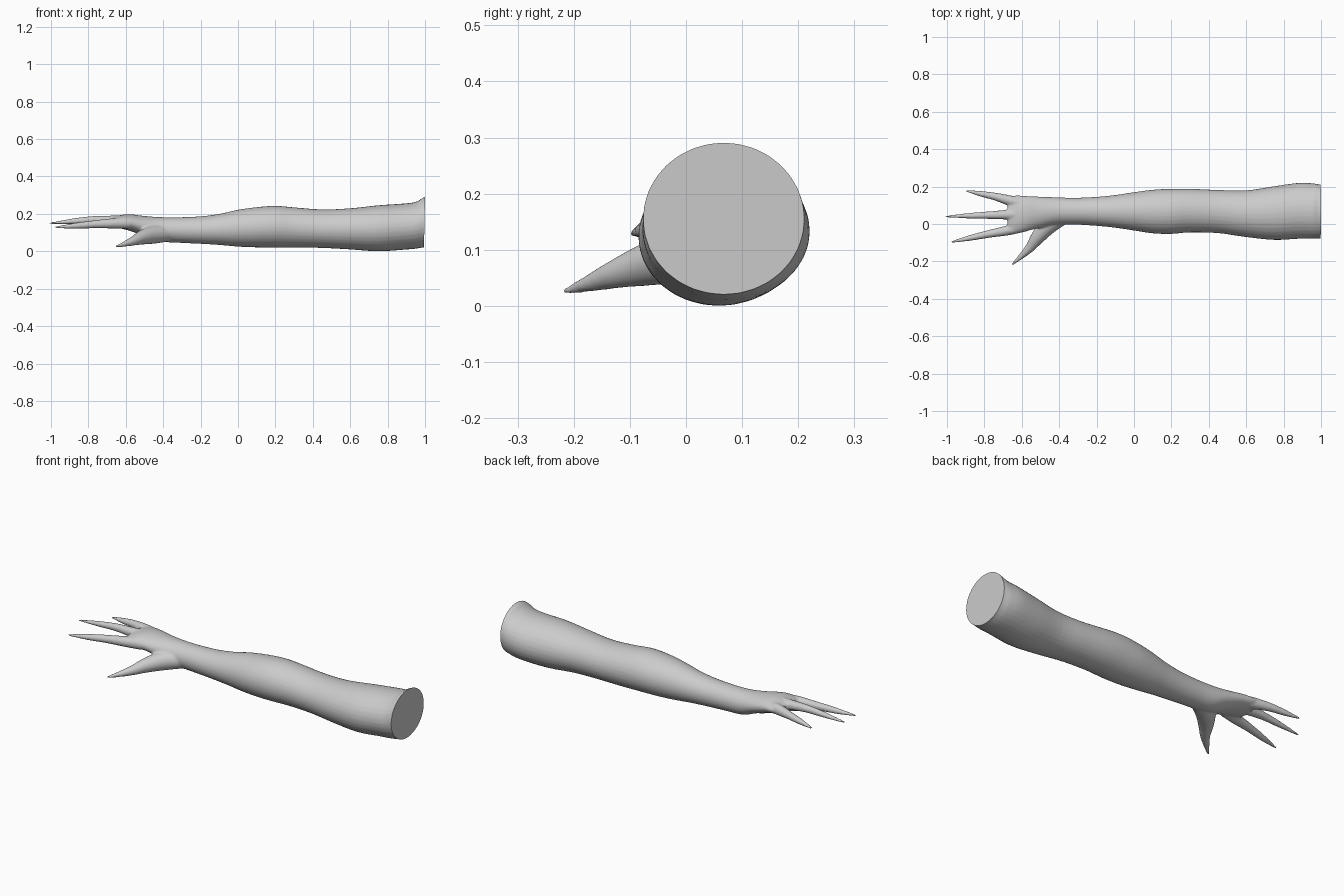
import bpy, bmesh, math
from mathutils import Vector

if "Cube" in bpy.data.objects:
    bpy.data.objects.remove(bpy.data.objects["Cube"])

skin = bpy.data.materials.new("skin grey")
skin.diffuse_color = (0.6, 0.6, 0.6, 1)
skin.use_nodes = True
skin.node_tree.nodes["Principled BSDF"].inputs["Base Color"].default_value = skin.diffuse_color
SEG = 32


def loft(bm, rings):
    """Bridge rings of points into a closed tube."""
    rows = [[bm.verts.new(p) for p in r] for r in rings]
    for a, b in zip(rows, rows[1:]):
        for i in range(SEG):
            j = (i + 1) % SEG
            bm.faces.new((a[i], a[j], b[j], b[i]))
    bm.faces.new(rows[0][::-1])
    bm.faces.new(rows[-1])


def spline(pts, n=5):
    """Catmull-Rom resampling of rows of numbers."""
    pts = [Vector(p) for p in pts]
    out = []
    for i in range(len(pts) - 1):
        a, b, c, d = pts[max(i - 1, 0)], pts[i], pts[i + 1], pts[min(i + 2, len(pts) - 1)]
        for k in range(n):
            t = k / n
            out.append(0.5 * (2 * b + (c - a) * t + (2 * a - 5 * b + 4 * c - d) * t * t
                              + (3 * b - a - 3 * c + d) * t ** 3))
    return out + [pts[-1]]


def digit(bm, pts):
    """Tapered round tube; each point is x, y, z, radius."""
    path = spline(pts)
    rings = []
    for i, p in enumerate(path):
        c = p.to_3d()
        d = (path[min(i + 1, len(path) - 1)].to_3d() - path[max(i - 1, 0)].to_3d()).normalized()
        u = d.cross(Vector((0, 0, 1))).normalized()
        v = u.cross(d)
        rings.append([c + p[3] * (u * math.cos(t) + v * math.sin(t))
                      for t in (2 * math.pi * k / SEG for k in range(SEG))])
    loft(bm, rings)


bm = bmesh.new()

# upper arm, forearm and palm: x, y low, y high, z low, z high
profile = [
    (1.04, -.075, .207, .022, .305), (.99, -.077, .212, .02, .287),
    (.95, -.078, .218, .014, .264), (.88, -.079, .22, .008, .255),
    (.75, -.085, .202, 0, .246), (.6, -.07, .18, .01, .23),
    (.45, -.049, .182, .018, .224), (.3, -.045, .188, .02, .235),
    (.2, -.053, .188, .02, .243), (.1, -.05, .183, .021, .236),
    (0, -.035, .17, .025, .222), (-.1, -.02, .155, .034, .2),
    (-.2, -.01, .145, .04, .187), (-.32, -.003, .14, .046, .182),
    (-.42, -.006, .143, .053, .183), (-.5, -.02, .146, .082, .189),
    (-.58, -.04, .15, .11, .198), (-.63, -.05, .153, .123, .193),
    (-.675, -.045, .147, .138, .178)]
rings = []
for a in spline([Vector(p) for p in profile], 4):
    x, y0, y1, z0, z1 = a
    rings.append([Vector((x, (y0 + y1) / 2 + (y1 - y0) / 2 * math.cos(t),
                          (z0 + z1) / 2 + (z1 - z0) / 2 * math.sin(t)))
                  for t in (2 * math.pi * k / SEG for k in range(SEG))])
loft(bm, rings)

# three fingers
digit(bm, [(-.58, .105, .157, .03), (-.66, .124, .16, .028), (-.74, .146, .158, .021),
           (-.82, .162, .15, .015), (-.9, .178, .142, .005)])
digit(bm, [(-.58, .055, .163, .032), (-.68, .05, .165, .026), (-.78, .047, .168, .02),
           (-.88, .044, .161, .015), (-1.008, .04, .149, .005)])
digit(bm, [(-.58, -.01, .15, .03), (-.67, -.033, .149, .027), (-.77, -.052, .144, .021),
           (-.87, -.073, .136, .016), (-.978, -.097, .128, .005)])
# thumb
digit(bm, [(-.36, .055, .1, .045), (-.45, 0, .09, .049), (-.51, -.065, .075, .039),
           (-.555, -.125, .057, .026), (-.6, -.17, .041, .016), (-.654, -.219, .025, .005)])

bmesh.ops.recalc_face_normals(bm, faces=bm.faces)
mesh = bpy.data.meshes.new("arm")
bm.to_mesh(mesh)
bm.free()
arm = bpy.data.objects.new("arm", mesh)
bpy.context.collection.objects.link(arm)
bpy.context.view_layer.objects.active = arm
arm.select_set(True)

# blend the parts into one skin
rem = arm.modifiers.new("blend", 'REMESH')
rem.mode = 'VOXEL'
rem.voxel_size = 0.006
smo = arm.modifiers.new("soften", 'SMOOTH')
smo.factor = 0.5
smo.iterations = 6
for name in ("blend", "soften"):
    bpy.ops.object.modifier_apply(modifier=name)

# trim the shoulder end flat and cap it
bm = bmesh.new()
bm.from_mesh(mesh)
cut = bmesh.ops.bisect_plane(bm, geom=bm.verts[:] + bm.edges[:] + bm.faces[:],
                             plane_co=(.997, 0, .15), plane_no=(1, 0, -.02), clear_outer=True)
rim = [e for e in cut["geom_cut"] if isinstance(e, bmesh.types.BMEdge)]
bmesh.ops.holes_fill(bm, edges=rim, sides=0)
bmesh.ops.recalc_face_normals(bm, faces=bm.faces)
bm.to_mesh(mesh)
bm.free()

mesh.materials.clear()
mesh.materials.append(skin)
bpy.ops.object.shade_smooth_by_angle(angle=math.radians(50))
